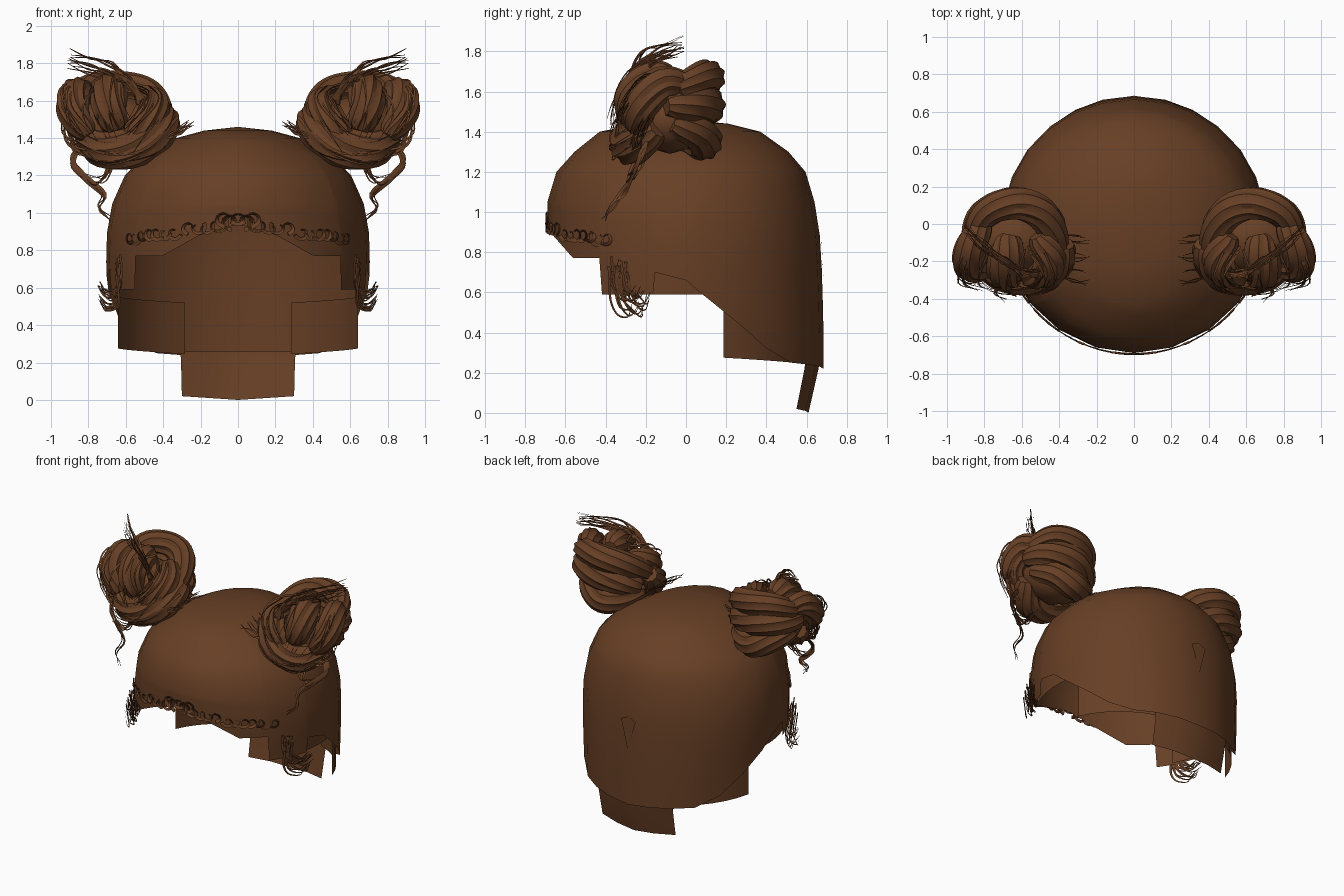
import bpy, bmesh, math, random
from mathutils import Vector

if "Cube" in bpy.data.objects:
    bpy.data.objects.remove(bpy.data.objects["Cube"])

random.seed(4)
hair = bpy.data.materials.new("brown_hair")
hair.diffuse_color = (0.135, 0.05, 0.0185, 1)
hair.use_nodes = True
hair.node_tree.nodes["Principled BSDF"].inputs["Base Color"].default_value = hair.diffuse_color


def finish(name, bm, mirror=False, angle=50):
    bmesh.ops.remove_doubles(bm, verts=bm.verts, dist=1e-5)
    bmesh.ops.recalc_face_normals(bm, faces=bm.faces)
    me = bpy.data.meshes.new(name)
    bm.to_mesh(me)
    bm.free()
    me.materials.append(hair)
    ob = bpy.data.objects.new(name, me)
    bpy.context.collection.objects.link(ob)
    bpy.context.view_layer.objects.active = ob
    ob.select_set(True)
    bpy.ops.object.shade_smooth_by_angle(angle=math.radians(angle))
    ob.select_set(False)
    if mirror:
        ob.modifiers.new("Mirror", 'MIRROR').use_mirror_merge = False
    return ob


def grid(bm, rows, closed=False):
    vs = [[bm.verts.new(p) for p in r] for r in rows]
    n = len(rows[0])
    for a, b in zip(vs, vs[1:]):
        for i in range(n if closed else n - 1):
            j = (i + 1) % n
            bm.faces.new((a[i], a[j], b[j], b[i]))
    return vs


def lerp_table(tab, x):
    for a, b in zip(tab, tab[1:]):
        if x <= b[0]:
            f = max(0, (x - a[0]) / (b[0] - a[0]))
            return [p + (q - p) * f for p, q in zip(a[1:], b[1:])]
    return list(tab[-1][1:])


def spline(pts, steps):
    p = [Vector(q) for q in pts]
    p = [2 * p[0] - p[1]] + p + [2 * p[-1] - p[-2]]
    out = []
    for i in range(1, len(p) - 2):
        a, b, c, d = p[i - 1:i + 3]
        for k in range(steps):
            t = k / steps
            out.append(0.5 * (2 * b + (c - a) * t + (2 * a - 5 * b + 4 * c - d) * t * t
                              + (3 * b - a - 3 * c + d) * t ** 3))
    return out + [p[-2]]


def tube(bm, pts, rad, sides, steps=4, groove=0.0, twist=0.0, flat=1.0):
    """Sweep a ring along a path; rad is a function of 0..1."""
    path = spline(pts, steps)
    rows, up = [], None
    for i, p in enumerate(path):
        t = (path[min(i + 1, len(path) - 1)] - path[max(i - 1, 0)]).normalized()
        up = up or t.orthogonal()
        up = (up - t * up.dot(t)).normalized()
        side = t.cross(up)
        u = i / (len(path) - 1)
        ring = []
        for k in range(sides):
            a = 2 * math.pi * k / sides + twist * u
            r = rad(u) * (1 - groove * (k % 2))
            ring.append(p + up * math.cos(a) * r + side * math.sin(a) * r * flat)
        rows.append(ring)
    vs = grid(bm, rows, True)
    bm.faces.new(vs[0])
    bm.faces.new(vs[-1])


def strand(bm, pts, r=0.009, steps=4):
    tube(bm, pts, lambda u: r * (1 - 0.85 * u), 4, steps, flat=0.4)


# Skull cap: height -> half width, front depth, back depth
SHAPE = [(0.22, .68, .66, .685), (0.4, .69, .67, .685), (0.6, .70, .68, .68), (0.75, .705, .685, .675),
         (0.9, .70, .69, .665), (1.05, .672, .69, .64), (1.2, .605, .645, .595),
         (1.3, .51, .555, .51), (1.4, .33, .43, .37), (1.44, .18, .23, .21), (1.46, 0, 0, 0)]
# Hairline: angle from the front -> height
EDGE = [(0, .94), (20, .87), (32, .80), (35, .77), (51, .77), (52, .59), (76, .59), (77, .70), (90, .66),
        (98, .58), (126, .32), (140, .25), (180, .22)]


def on_head(deg, z, s=1.0):
    w, f, b = lerp_table(SHAPE, z)
    a = math.radians(deg)
    return Vector((w * math.sin(a) * s, -(f if math.cos(a) > 0 else b) * math.cos(a) * s, z))


def column(deg):
    bot = lerp_table(EDGE, abs(deg))[0]
    zs = [1.46, 1.44, 1.4, 1.35, 1.3, 1.25, 1.2, 1.13, 1.05]
    return [on_head(deg, z) for z in zs + [1.05 + (bot - 1.05) * k / 5 for k in range(1, 6)]]


half = [0, 17, 35, 51, 52, 64, 76, 77, 90, 98, 112, 126, 140, 153, 166, 180]
bm = bmesh.new()
grid(bm, [column(d) for d in [-d for d in reversed(half)] + half[1:]])
finish("skull_cap", bm, angle=60)


# Inner flaps hanging below the cap edge
def flap(name, a0, a1, z0, z1, s):
    b = bmesh.new()
    grid(b, [[on_head(a0 + (a1 - a0) * k / 6, z, s) for z in (z1, (z0 + z1) / 2, z0)]
             for k in range(7)])
    finish(name, b, True)


flap("ear_flap", 62, 98, .59, .8, .965)
bm = bmesh.new()
grid(bm, [[(.672 * math.sin(a), -.635 * math.cos(a), z - .03 * k / 6) for z in (.55, .42, .275)]
          for k, a in [(k, math.radians(107 + 8 * k)) for k in range(7)]])
finish("nape_flap", bm, True)

# Neck tab at the back
bm = bmesh.new()
grid(bm, [[(x * .31, .665 - .07 * x * x, .26), (x * .305, .66 - .07 * x * x, .22),
           (x * .30, .61 - .06 * x * x, .02 * abs(x))] for x in (-1, -.5, 0, .5, 1)])
finish("neck_tab", bm)

# Small pointed lock on the back
bm = bmesh.new()
bm.faces.new([bm.verts.new(p) for p in ((0, .686, .63), (.06, .676, .84), (0, .675, .87), (-.06, .676, .84))])
finish("back_lock", bm)

# Buns: a core wrapped in grooved coils
bm = bmesh.new()
bmesh.ops.create_icosphere(bm, subdivisions=2, radius=1)
for v in bm.verts:
    v.co = Vector((.64 + v.co.x * .23, -.08 + v.co.y * .19, 1.46 + v.co.z * .17))
finish("bun_core", bm, True)

COILS = {
    "bun_lower_coil": (.11, [(.37, -.10, 1.53), (.43, -.22, 1.43), (.56, -.27, 1.35), (.72, -.25, 1.34), (.83, -.14, 1.42)]),
    "bun_back_arch": (.09, [(.42, -.18, 1.5), (.43, -.06, 1.57), (.50, .06, 1.64), (.63, .11, 1.67), (.78, .07, 1.67), (.87, -.05, 1.61)]),
    "bun_middle_loop": (.10, [(.66, -.06, 1.66), (.68, -.17, 1.66), (.69, -.26, 1.57), (.65, -.27, 1.44)]),
    "bun_outer_loop": (.09, [(.80, .02, 1.63), (.87, -.12, 1.64), (.88, -.22, 1.53), (.80, -.25, 1.41)]),
    "bun_inner_loop": (.09, [(.52, -.06, 1.63), (.45, -.18, 1.58), (.49, -.26, 1.5), (.58, -.28, 1.40)]),
    "bun_back_coil": (.10, [(.40, -.04, 1.46), (.50, .05, 1.50), (.64, .10, 1.53), (.80, .04, 1.54), (.87, -.1, 1.53)]),
    "bun_root_coil": (.095, [(.42, -.10, 1.42), (.50, .03, 1.37), (.62, .09, 1.35), (.74, .05, 1.40), (.83, -.08, 1.44)]),
}
for name, (r, pts) in COILS.items():
    bm = bmesh.new()
    tube(bm, pts, lambda u: r * (.55 + .45 * math.sin(math.pi * u) ** .6 if 0 < u < 1 else .5),
         20, 5, groove=.13, twist=1.2)
    finish(name, bm, True, angle=30)


def jitter(p, d):
    return [c + random.uniform(-d, d) for c in p]


# Loose strands around each bun
bm = bmesh.new()
for name in ("bun_lower_coil", "bun_middle_loop", "bun_outer_loop", "bun_inner_loop"):  # wisps on the coils
    for k in range(8):
        off = Vector((random.uniform(-.07, .06), random.uniform(-.11, -.07), random.uniform(-.07, .07)))
        strand(bm, [Vector(jitter(p, .012)) + off for p in COILS[name][1]], .009)
for k in range(13):                                          # spray over the top
    e = random.uniform(-.05, .03)
    strand(bm, [jitter(p, .022) for p in ((.52, -.27, 1.60), (.58, -.26, 1.70), (.69, -.20, 1.77 + e),
                                          (.80, -.12, 1.81 + e), (.89, -.03, 1.84 + e))], .011)
for k in range(12):                                          # wisps at the scalp
    a = random.uniform(-.30, .02)
    strand(bm, [jitter((.50, a, 1.34), .02), jitter((.40, a, 1.40), .015),
                jitter((.32, a - .02, 1.44), .02), jitter((.25, a - .03, 1.48), .02)], .01)
for k in range(9):                                           # whiskers on the outside
    strand(bm, [jitter(p, .03) for p in ((.74, -.26, 1.30), (.85, -.25, 1.34), (.91, -.22, 1.43),
                                         (.93, -.16, 1.54))], .01)
finish("bun_strands", bm, True)

# Tendrils falling below each bun
bm = bmesh.new()
for k in range(4):
    strand(bm, [jitter(p, .014) for p in ((.82, -.18, 1.38), (.88, -.22, 1.28), (.82, -.26, 1.19), (.72, -.31, 1.10),
                                          (.74, -.36, 1.03), (.69, -.41, .97))], .016)
for k in range(6):
    strand(bm, [jitter(p, .022) for p in ((.66, -.20, 1.32), (.68, -.24, 1.24), (.74, -.28, 1.17),
                                          (.83, -.25, 1.20))], .014)
finish("bun_tendrils", bm, True)

# Curls scattered in clusters along the front hairline
bm = bmesh.new()
for d in (0, 3, 6, 9, 14, 18, 22, 29, 34, 38, 42, 47, 51, 55):
    z = .965 - .0018 * d + random.uniform(-.025, .025)
    r, ph = random.uniform(.03, .055), random.uniform(2, 5)
    for k in range(2):
        strand(bm, [on_head(d + math.cos(ph + t) * r * (1 - t / 9) * 95, z + math.sin(ph + t) * r * (1 - t / 9), 1.008)
                    for t in (0, 1, 2, 3, 4, 5)], .009, 2)
        r *= .8
finish("hairline_curls", bm, True)

# Sideburn curls hooking outward below the ear flap
bm = bmesh.new()
for k in range(18):
    y, h = random.uniform(-.39, -.27), random.uniform(-.04, .07)
    strand(bm, [jitter(p, .012) for p in ((.64, y, .70 + h), (.63, y + .01, .60 + h), (.65, y + .05, .53 + h),
                                          (.70, y + .09, .51 + h), (.74, y + .11, .56 + h))], .01)
finish("sideburn_curls", bm, True)
